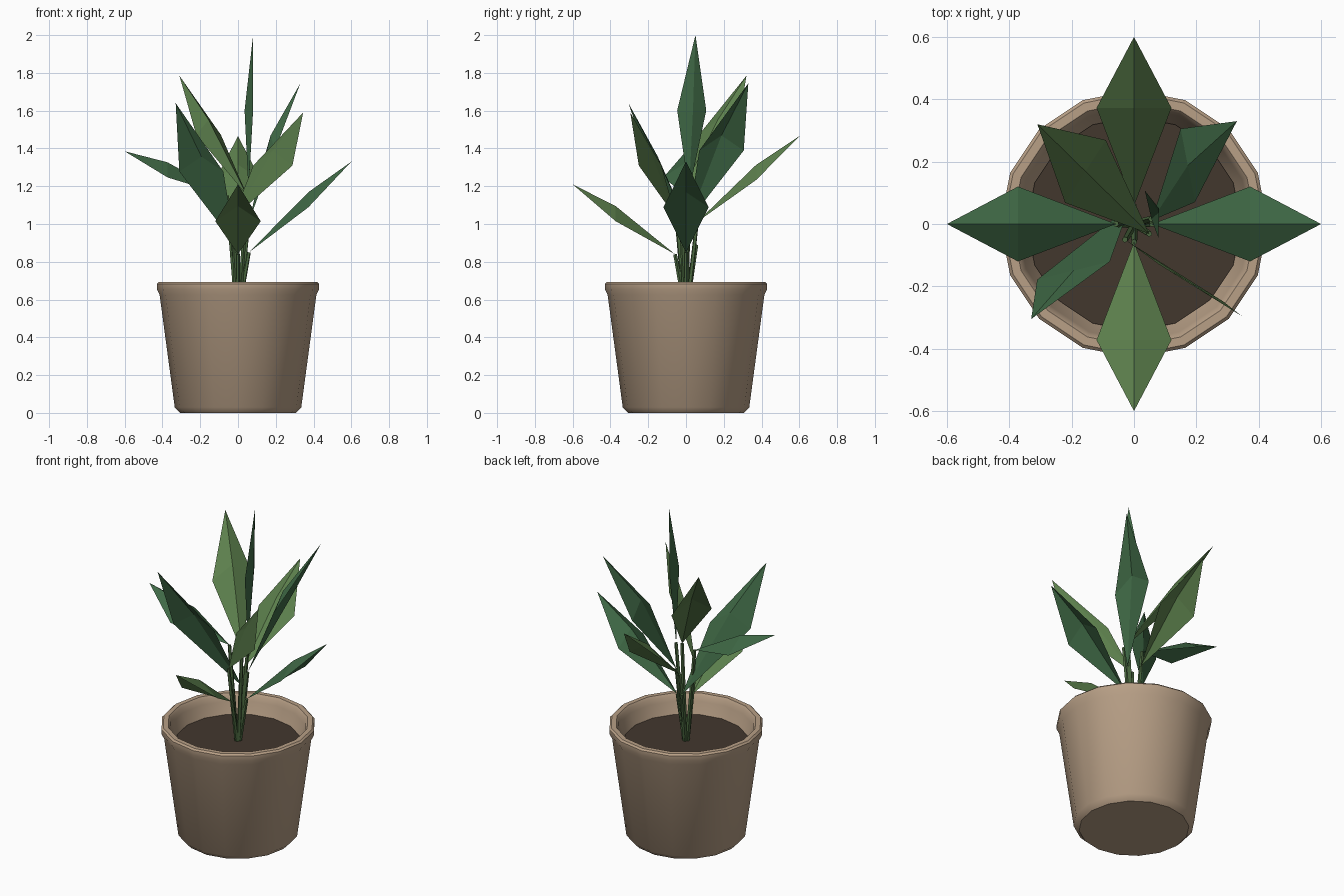
import bpy, bmesh, math
from mathutils import Vector

if "Cube" in bpy.data.objects:
    bpy.data.objects.remove(bpy.data.objects["Cube"])


def material(name, color):
    m = bpy.data.materials.new(name)
    m.diffuse_color = (*color, 1)
    m.use_nodes = True
    m.node_tree.nodes["Principled BSDF"].inputs["Base Color"].default_value = m.diffuse_color
    return m


CLAY = material("clay", (0.48, 0.35, 0.24))
SOIL = material("soil", (0.055, 0.038, 0.027))
DEEP = material("deep_green", (0.05, 0.14, 0.06))
FRESH = material("fresh_green", (0.11, 0.22, 0.075))
STEM = material("stem_green", (0.07, 0.14, 0.05))


def make_object(name, verts, faces, mat, smooth=False):
    me = bpy.data.meshes.new(name)
    me.from_pydata(verts, [], faces)
    me.materials.append(mat)
    ob = bpy.data.objects.new(name, me)
    bpy.context.collection.objects.link(ob)
    if smooth:
        bpy.context.view_layer.objects.active = ob
        ob.select_set(True)
        bpy.ops.object.shade_smooth_by_angle(angle=math.radians(40))
        ob.select_set(False)
    return ob


def lathe(name, profile, sides, mat):
    verts = [(r * math.cos(2 * math.pi * i / sides), r * math.sin(2 * math.pi * i / sides), z)
             for r, z in profile for i in range(sides)]
    faces = [(k * sides + i, k * sides + (i + 1) % sides,
              (k + 1) * sides + (i + 1) % sides, (k + 1) * sides + i)
             for k in range(len(profile) - 1) for i in range(sides)]
    faces.append(tuple(reversed(range(sides))))          # bottom cap
    return make_object(name, verts, faces, mat, True)


def stem(name, start, end, r0, r1, sides=5):
    axis = (end - start).to_track_quat('Z', 'Y')
    verts = []
    for p, r in ((start, r0), (end, r1)):
        for i in range(sides):
            a = 2 * math.pi * i / sides
            verts.append(p + axis @ Vector((r * math.cos(a), r * math.sin(a), 0)))
    faces = [(i, (i + 1) % sides, sides + (i + 1) % sides, sides + i) for i in range(sides)]
    faces += [tuple(reversed(range(sides))), tuple(range(sides, 2 * sides))]
    make_object(name, verts, faces, STEM)


def leaf(name, azimuth, base_z, tip, mat, half=0.12, frac=0.57, fold=0.04, bow=(0, 0, 0)):
    """Folded diamond blade on a stem that leans toward the azimuth."""
    a = math.radians(azimuth)
    out = Vector((math.cos(a), math.sin(a), 0))
    side = Vector((-out.y, out.x, 0)) * half
    base = out * 0.058 + Vector((0, 0, base_z))
    tip = Vector(tip)
    mid = base.lerp(tip, frac) + Vector(bow)
    up = Vector((0, 0, fold)) if half > 0.1 else out * 0.012
    verts = [base, mid - up + side, tip, mid - up - side, mid + up]
    make_object(name, verts, [(0, 4, 1), (1, 4, 2), (2, 4, 3), (3, 4, 0)], mat)
    stem(name + "_stem", out * 0.008 + Vector((0, 0, 0.57)), base, 0.013, 0.010)


# Pot with rounded rim and hollow top
lathe("pot", [(0.305, 0), (0.335, 0.03), (0.415, 0.625), (0.43, 0.655), (0.43, 0.683), (0.42, 0.693),
              (0.392, 0.693), (0.382, 0.68), (0.375, 0.65), (0.345, 0.57)], 16, CLAY)

# Soil disc
lathe("soil", [(0.345, 0.56), (0.345, 0.583), (0.0005, 0.586)], 16, SOIL)

# Outer ring of low leaves
leaf("leaf_right", 0, 0.85, (0.6, 0, 1.33), DEEP, frac=0.58)
leaf("leaf_back", 90, 1.01, (0, 0.6, 1.465), FRESH, frac=0.58)
leaf("leaf_left", 180, 1.15, (-0.6, 0, 1.385), DEEP, frac=0.58)
leaf("leaf_front", 270, 0.84, (0, -0.6, 1.21), FRESH, frac=0.58)

# Inner ring of steeper leaves
leaf("leaf_back_right", 11, 1.01, (0.33, 0.33, 1.745), DEEP, bow=(-0.04, -0.005, 0))
leaf("leaf_back_left", -33, 1.15, (-0.31, 0.32, 1.785), FRESH)
leaf("leaf_front_left", 104, 0.89, (-0.33, -0.305, 1.64), DEEP)
leaf("leaf_front_right", -120, 1.03, (0.345, -0.295, 1.59), FRESH)

# Upright centre leaf
leaf("leaf_centre", 16, 1.17, (0.08, 0.05, 2.0), DEEP, half=0.08, frac=0.52)
